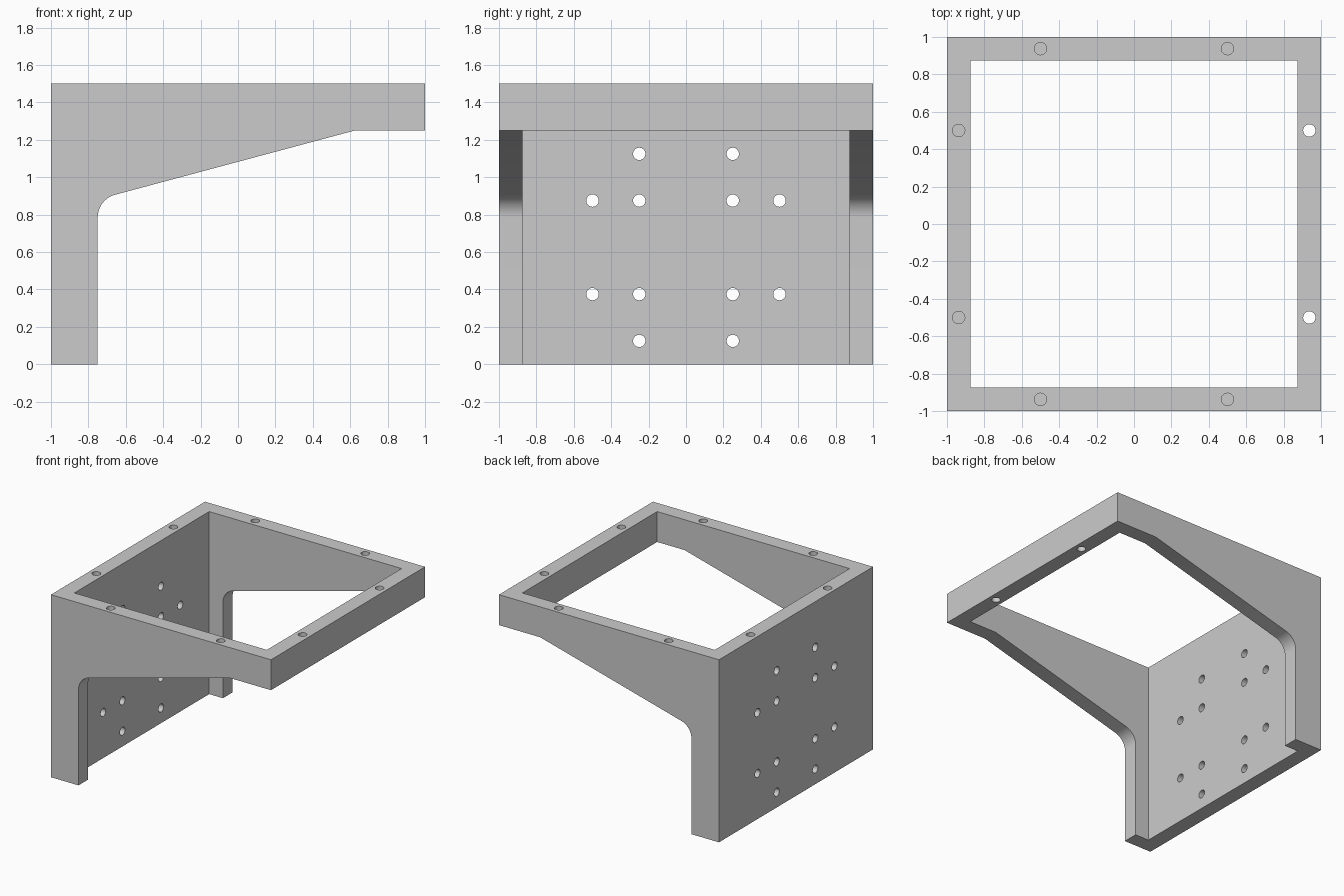
import bpy, bmesh
from math import radians, cos, sin, tan, pi
from mathutils import Matrix

if "Cube" in bpy.data.objects:
    bpy.data.objects.remove(bpy.data.objects["Cube"])

HOLE_R = 0.033
WALL = 0.125


def make_object(name, bm):
    bmesh.ops.recalc_face_normals(bm, faces=bm.faces)
    mesh = bpy.data.meshes.new(name)
    bm.to_mesh(mesh)
    bm.free()
    obj = bpy.data.objects.new(name, mesh)
    bpy.context.collection.objects.link(obj)
    return obj


def add_cylinder(bm, center, depth, rotation=Matrix()):
    bmesh.ops.create_cone(bm, cap_ends=True, segments=32, radius1=HOLE_R,
                          radius2=HOLE_R, depth=depth,
                          matrix=Matrix.Translation(center) @ rotation)


# Side profile (x, z): leg, rounded inner corner, 15 degree slope, front bar
r = 0.125
slope = radians(15)
corner_z = 1.25 - tan(slope) * 1.375
cx, cz = -0.75 + r, corner_z - r * tan((pi / 2 - slope) / 2)
arc = []
for i in range(17):
    a = pi - (pi / 2 - slope) * i / 16
    arc.append((cx + r * cos(a), cz + r * sin(a)))
profile = [(-1, 0), (-0.75, 0)] + arc + [(0.625, 1.25), (1, 1.25), (1, 1.5), (-1, 1.5)]

bm = bmesh.new()
face = bm.faces.new([bm.verts.new((x, -1, z)) for x, z in profile])
ext = bmesh.ops.extrude_face_region(bm, geom=[face])
bmesh.ops.translate(bm, vec=(0, 2, 0),
                    verts=[v for v in ext["geom"] if isinstance(v, bmesh.types.BMVert)])
bracket = make_object("mounting_bracket", bm)

# Open interior
bm = bmesh.new()
inner = 2 * (1 - WALL)
bmesh.ops.create_cube(bm, size=1, matrix=Matrix.Translation((0, 0, 0.75))
                      @ Matrix.Diagonal((inner, inner, 2, 1)))
interior = make_object("interior_cutter", bm)

# Bolt holes: into the top rim and through the back plate
bm = bmesh.new()
mid = 1 - WALL / 2
for s in (-1, 1):
    for t in (-1, 1):
        for x, y in ((mid * s, 0.5 * t), (0.5 * s, mid * t)):
            add_cylinder(bm, (x, y, 1.5), 0.51)
    for y, z in ((0.25, 1.125), (0.25, 0.875), (0.5, 0.875),
                 (0.5, 0.375), (0.25, 0.375), (0.25, 0.125)):
        add_cylinder(bm, (-mid, y * s, z), 0.25, Matrix.Rotation(pi / 2, 4, 'Y'))
holes = make_object("hole_cutter", bm)

bpy.context.view_layer.objects.active = bracket
bracket.select_set(True)
for cutter in (interior, holes):
    mod = bracket.modifiers.new(cutter.name, 'BOOLEAN')
    mod.operation = 'DIFFERENCE'
    mod.solver = 'EXACT'
    mod.object = cutter
    bpy.ops.object.modifier_apply(modifier=mod.name)
    bpy.data.objects.remove(cutter)

bpy.ops.object.shade_smooth_by_angle(angle=radians(30))
